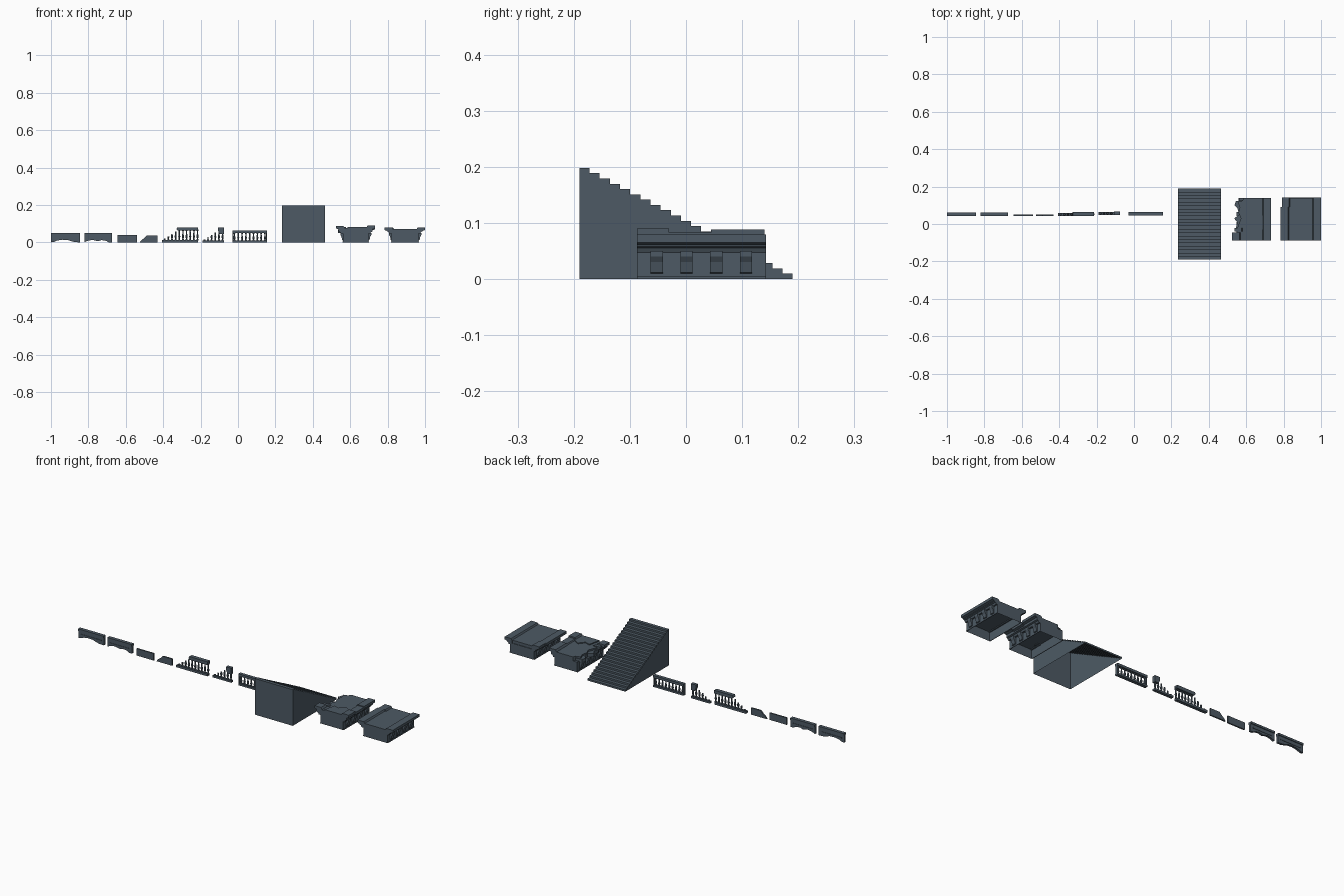
import bpy, bmesh, math

if "Cube" in bpy.data.objects:
    bpy.data.objects.remove(bpy.data.objects["Cube"])

mat = bpy.data.materials.new("slate_stone")
mat.diffuse_color = (0.075, 0.102, 0.128, 1)
mat.use_nodes = True
mat.node_tree.nodes["Principled BSDF"].inputs["Base Color"].default_value = mat.diffuse_color


def finish(name, bm):
    bmesh.ops.recalc_face_normals(bm, faces=bm.faces)
    me = bpy.data.meshes.new(name)
    bm.to_mesh(me)
    bm.free()
    me.materials.append(mat)
    ob = bpy.data.objects.new(name, me)
    bpy.context.collection.objects.link(ob)
    return ob


def prism(name, pts, axis, a, b, open_bottom=False):
    """Extrude a 2D outline along an axis: x -> (y,z), y -> (x,z), z -> (x,y)."""
    place = {'x': lambda p, t: (t, p[0], p[1]),
             'y': lambda p, t: (p[0], t, p[1]),
             'z': lambda p, t: (p[0], p[1], t)}[axis]
    bm = bmesh.new()
    va = [bm.verts.new(place(p, a)) for p in pts]
    vb = [bm.verts.new(place(p, b)) for p in pts]
    bm.faces.new(va)
    bm.faces.new(vb)
    for i in range(len(pts)):
        j = (i + 1) % len(pts)
        bm.faces.new((va[i], va[j], vb[j], vb[i]))
    bmesh.ops.recalc_face_normals(bm, faces=bm.faces)
    if open_bottom:
        low = [f for f in bm.faces if all(v.co.z < 1e-5 for v in f.verts)]
        bmesh.ops.delete(bm, geom=low, context='FACES_ONLY')
    return finish(name, bm)


def box(name, x0, x1, y0, y1, z0, z1, open_bottom=False):
    return prism(name, [(x0, z0), (x1, z0), (x1, z1), (x0, z1)], 'y', y0, y1, open_bottom)


def baluster(name, x, y, z0, z1, full=1.0, r=0.0062, n=8):
    """Turned post; full < 1 leaves a broken stub."""
    prof = [(0, .9), (.1, .9), (.14, .55), (.35, 1), (.6, .6), (.85, .5), (.9, .9), (1, .9)]
    prof = [p for p in prof if p[0] < full] + [(full, .6 if full < 1 else .9)]
    bm = bmesh.new()
    rings = []
    for h, s in prof:
        rings.append([bm.verts.new((x + r * s * math.cos(math.tau * (i + .5) / n),
                                    y + r * s * math.sin(math.tau * (i + .5) / n),
                                    z0 + h * (z1 - z0))) for i in range(n)])
    for a, b in zip(rings, rings[1:]):
        for i in range(n):
            j = (i + 1) % n
            bm.faces.new((a[i], a[j], b[j], b[i]))
    bm.faces.new(rings[0])
    bm.faces.new(rings[-1])
    return finish(name, bm)


# staircase, open underneath
N, run, rise = 21, 0.38 / 21, 0.198 / 21
steps = [(-0.19, 0)]
for i in range(N):
    z = 0.198 - i * rise
    steps += [(-0.19 + i * run, z), (-0.19 + (i + 1) * run, z)]
steps.append((0.19, 0))
prism("staircase", steps, 'x', 0.235, 0.465, True)

# broken parapet blocks with a chipped underside
for k, (x0, x1) in enumerate([(-1.0, -0.845), (-0.822, -0.675)]):
    w = x1 - x0
    chips = [(0, 0), (.1, .002), (.22, .010), (.4, .014), (.58, .012), (.7, .006), (.82, .001), (1, 0)]
    if k:
        chips = [(0, 0), (.12, .008), (.3, .013), (.5, .006), (.62, .012), (.8, .008), (.88, 0), (1, 0)]
    outline = [(x0 + u * w, z) for u, z in chips] + [(x1, .04), (x0, .04)]
    prism(f"parapet_body_{k}", outline, 'y', 0.046, 0.058)
    box(f"parapet_coping_{k}", x0, x1, 0.043, 0.062, 0.040, 0.051)
    box(f"parapet_band_{k}", x0 + .1 * w, x1 - .1 * w, 0.044, 0.060, 0.020, 0.025)

# plain low wall and its broken end
box("low_wall", -0.645, -0.54, 0.042, 0.05, 0, 0.038)
prism("low_wall_broken", [(-.525, 0), (-.43, 0), (-.43, .037), (-.488, .037), (-.500, .024), (-.516, .012)],
      'y', 0.044, 0.052)

# long broken balustrade: stubs rising towards the surviving rail
box("broken_rail_base", -0.405, -0.215, 0.043, 0.060, 0, 0.012)
for i in range(10):
    x = -0.392 + i * 0.0195
    if x < -0.33:
        baluster(f"stub_long_{i}", x, 0.0515, .010, .068, 0.16 + 0.22 * i)
    else:
        baluster(f"baluster_long_{i}", x, 0.0515, .010, .068)
prism("broken_rail_top", [(-.322, .062), (-.215, .062), (-.215, .08), (-.325, .08), (-.330, .070)],
      'y', 0.042, 0.063)

# short broken balustrade
box("short_rail_base", -0.19, -0.075, 0.049, 0.065, 0, 0.010)
for i in range(6):
    baluster(f"stub_short_{i}", -0.180 + i * 0.0195, 0.057, .008, .068, min(1, 0.14 + 0.20 * i))
prism("short_rail_top", [(-.106, .062), (-.098, .045), (-.075, .045), (-.075, .08), (-.106, .08)],
      'y', 0.048, 0.066)

# complete balustrade
box("balustrade_base", -0.03, 0.155, 0.046, 0.064, 0, 0.010)
box("balustrade_rail", -0.03, 0.155, 0.046, 0.064, 0.050, 0.063)
for i in range(9):
    baluster(f"baluster_{i}", -0.019 + i * 0.0204, 0.055, .009, .051)
for x in (-0.03, 0.150):
    box("balustrade_end", x, x + .005, 0.049, 0.061, 0.010, 0.050)


# balcony decks: hollow body, moulded cornices, brackets
def deck(name, wl, wr, top, y0, y1, outline):
    box(name + "_body", wl, wr, y0, y1, 0, 0.055, True)
    box(name + "_foot_left", wl - .003, wl, y0, y1, 0, .004)
    box(name + "_foot_right", wr, wr + .003, y0, y1, 0, .004)
    prism(name + "_floor", outline, 'z', 0.050, top - .009)
    for side, w, s in (("left", wl, -1), ("right", wr, 1)):
        bracket = [(w, .010), (w + s * .005, .012), (w + s * .009, .030), (w + s * .015, .040),
                   (w + s * .015, .050), (w, .050)]
        for k in range(4):
            yc = -0.052 + k * 0.053
            prism(f"{name}_bracket_{side}_{k}", bracket, 'y', yc - .011, yc + .011)


def cornice(name, w, s, top, y0, y1):
    prof = [(w - s * .012, .046), (w + s * .008, .046), (w + s * .012, .055), (w + s * .020, .058),
            (w + s * .020, top - .018), (w + s * .033, top - .014), (w + s * .033, top),
            (w - s * .006, top), (w - s * .012, top - .009)]
    prism(name, prof, 'y', y0, y1)


Y0, Y1 = -0.087, 0.140
# damaged deck
ragged = [(.56, Y0), (.700, Y0), (.700, Y1), (.588, Y1), (.580, .125), (.555, .118), (.566, .09),
          (.558, .06), (.572, .03), (.556, -.01), (.548, -.05)]
deck("damaged_deck", 0.562, 0.698, 0.086, Y0, Y1, ragged)
for k, (a, b) in enumerate([(Y0, -.045), (-.04, -.022)]):
    cornice(f"damaged_cornice_left_{k}", 0.558 + .012 * k, -1, 0.088 - .006 * k, a, b)
prism("damaged_ledge_left", [(.57, -.03), (.545, -.022), (.552, .01), (.535, .03), (.562, .05),
                             (.553, .085), (.537, .10), (.545, .122), (.58, .128)], 'z', .050, .068)
for k, (a, b, t) in enumerate([(Y0, -.03, .090), (-.03, .045, .083), (.045, Y1, .088)]):
    cornice(f"damaged_cornice_right_{k}", 0.699, 1, t, a, b)
prism("broken_slab", [(.585, Y0), (.69, Y0), (.69, -.02), (.655, .0), (.63, -.03), (.60, -.02)],
      'z', .07, .082)

# intact deck
deck("intact_deck", 0.822, 0.966, 0.080, Y0, Y1 + .003, [(.81, Y0), (.97, Y0), (.97, Y1), (.81, Y1)])
cornice("intact_cornice_right", 0.966, 1, 0.079, Y0, Y1 + .003)
cornice("intact_cornice_left_front", 0.817, -1, 0.079, Y0, .09)
cornice("intact_cornice_left_back", 0.823, -1, 0.079, .09, Y1 + .003)
